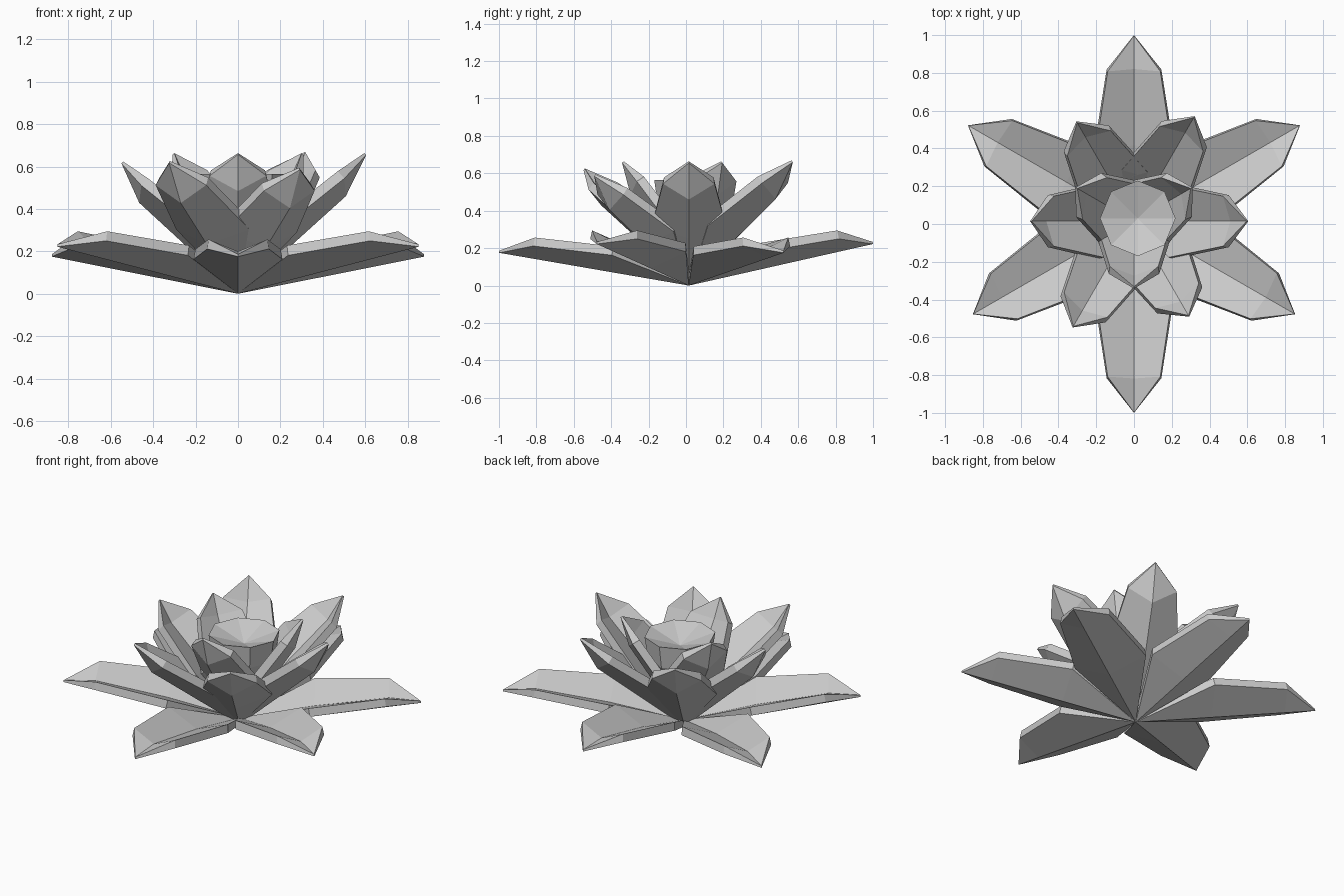
import bpy, bmesh, math
from mathutils import Matrix, Vector

cube = bpy.data.objects.get("Cube")
if cube:
    bpy.data.objects.remove(cube, do_unlink=True)

CENTRE_Y = 0.015

grey = bpy.data.materials.new("light_grey")
grey.use_nodes = True
COLOUR = (0.6, 0.6, 0.6, 1)
grey.diffuse_color = COLOUR
grey.node_tree.nodes["Principled BSDF"].inputs["Base Color"].default_value = COLOUR


def loft(name, rings):
    """Join rings of points into a closed, flat shaded solid."""
    bm = bmesh.new()
    loops = [[bm.verts.new(p) for p in ring] for ring in rings]
    for a, b in zip(loops, loops[1:]):
        for i in range(len(a)):
            j = (i + 1) % len(a)
            bm.faces.new((a[i], a[j], b[j], b[i]))
    bm.faces.new(loops[0])
    bm.faces.new(loops[-1])
    bmesh.ops.remove_doubles(bm, verts=bm.verts, dist=0.002)
    bmesh.ops.recalc_face_normals(bm, faces=bm.faces)
    mesh = bpy.data.meshes.new(name)
    bm.to_mesh(mesh)
    bm.free()
    mesh.materials.append(grey)
    obj = bpy.data.objects.new(name, mesh)
    bpy.context.collection.objects.link(obj)
    return obj


def section(s, keel_s, half, low, high, crease, base=0.0):
    """Petal cross-section: keel, two thick rims and a sunken top crease."""
    return [Vector(p) for p in (
        (keel_s, 0, base), (s, half, low), (s, half * 0.96, high),
        (s, 0, crease), (s, -half * 0.96, high), (s, -half, low))]


def petal(name, angle, reach, height, lift, width=1.0):
    """Petal from the root to a tip at the given reach and height."""
    dist = math.hypot(reach, height)
    length = math.sqrt(dist ** 2 - lift ** 2)
    tilt = math.atan2(height, reach) - math.asin(lift / dist)
    shoulder = 0.83 * length
    rings = [
        section(0, 0, 0, 0, 0.04, 0.04),
        section(0.42 * length, 0.42 * length, 0.21 * width, 0.09, 0.138, 0.06),
        section(shoulder, shoulder * (0.93 if lift else 1), 0.145 * width,
                0.067, 0.113, 0.055),
        section(length, length, 0, lift, lift + 0.012, lift + 0.012, lift),
    ]
    place = (Matrix.Translation((0, CENTRE_Y, 0))
             @ Matrix.Rotation(math.radians(angle), 4, 'Z')
             @ Matrix.Rotation(-tilt, 4, 'Y'))
    return loft(name, [[place @ p for p in ring] for ring in rings])


# Outer petals: two sets of three, one set raised a little more
for i in range(3):
    petal(f"outer_petal_low_{i + 1}", 30 + 120 * i, 1.015, 0.175, 0)
    petal(f"outer_petal_high_{i + 1}", 90 + 120 * i, 0.985, 0.222, 0)

# Middle petals: slightly uneven reach and height
middle = [(0.605, 0.655), (0.642, 0.66), (0.61, 0.63),
          (0.55, 0.615), (0.65, 0.617), (0.584, 0.585)]
for i, (reach, height) in enumerate(middle):
    petal(f"middle_petal_{i + 1}", 60 * i, reach, height, 0.08, 0.95)

# Inner petals: three, nearly upright
for i in range(3):
    petal(f"inner_petal_{i + 1}", 30 + 120 * i, 0.357, 0.657, 0.055, 0.92)

# Seed pod: tapered cup with a shallow bowl on top
profile = [(0.03, 0.12), (0.11, 0.28), (0.18, 0.43), (0.2, 0.565), (0.0, 0.5)]
SIDES = 8
loft("seed_pod", [
    [(0.02 + r * math.cos(math.tau * k / SIDES),
      0.03 + r * math.sin(math.tau * k / SIDES), z) for k in range(SIDES)]
    for r, z in profile[:-1]
] + [[(0.02 + 0.003 * math.cos(math.tau * k / SIDES),
       0.03 + 0.003 * math.sin(math.tau * k / SIDES), profile[-1][1])
      for k in range(SIDES)]])
